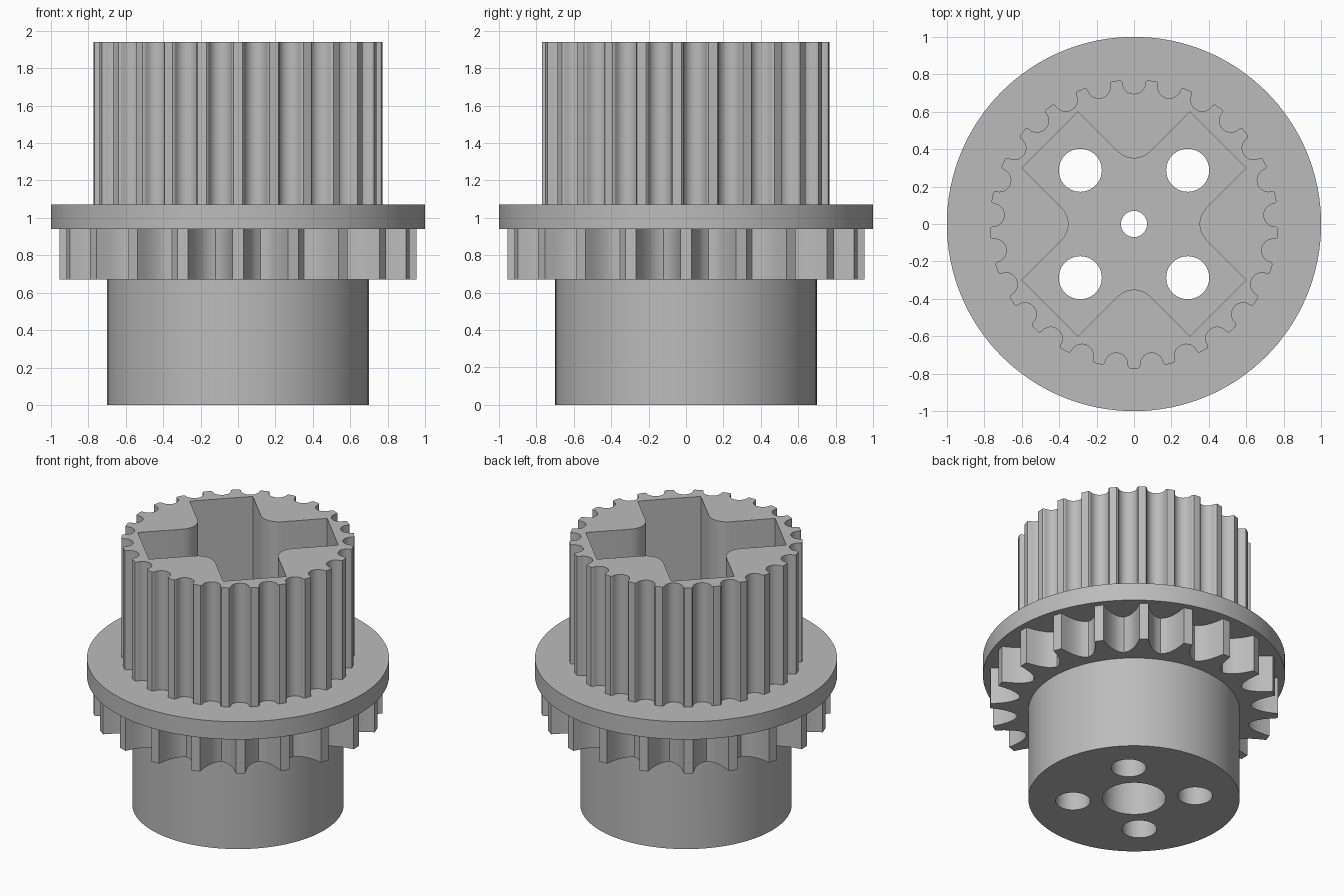
import bpy, bmesh
from math import sin, cos, pi, radians, hypot, atan2

cube = bpy.data.objects.get("Cube")
if cube:
    bpy.data.objects.remove(cube, do_unlink=True)

grey = bpy.data.materials.new("plain_grey")
grey.use_nodes = True
GREY = (0.5, 0.5, 0.5, 1)
grey.diffuse_color = GREY
grey.node_tree.nodes["Principled BSDF"].inputs["Base Color"].default_value = GREY


def prism(name, outline, z0, z1):
    """Extrude a closed counter-clockwise outline between two heights."""
    bm = bmesh.new()
    face = bm.faces.new([bm.verts.new((x, y, z0)) for x, y in outline])
    top = bmesh.ops.extrude_face_region(bm, geom=[face])["geom"]
    bmesh.ops.translate(bm, vec=(0, 0, z1 - z0),
                        verts=[v for v in top if isinstance(v, bmesh.types.BMVert)])
    bmesh.ops.recalc_face_normals(bm, faces=bm.faces)
    mesh = bpy.data.meshes.new(name)
    bm.to_mesh(mesh)
    bm.free()
    mesh.materials.append(grey)
    obj = bpy.data.objects.new(name, mesh)
    bpy.context.collection.objects.link(obj)
    return obj


def circle(r, n, cx=0, cy=0):
    return [(cx + r * cos(2 * pi * i / n), cy + r * sin(2 * pi * i / n)) for i in range(n)]


def around(pattern, count, start):
    """Repeat (sideways, outward) points around the axis."""
    pts = []
    for k in range(count):
        for s, out in pattern:
            a = start + 2 * pi * k / count + atan2(s, out)
            pts.append((hypot(s, out) * cos(a), hypot(s, out) * sin(a)))
    return pts


def combine(target, tool, operation):
    mod = target.modifiers.new(operation, 'BOOLEAN')
    mod.operation, mod.solver, mod.object = operation, 'EXACT', tool
    bpy.context.view_layer.objects.active = target
    bpy.ops.object.modifier_apply(modifier=mod.name)
    bpy.data.objects.remove(tool, do_unlink=True)


# Gear: concave flanks, narrow flat tips, teeth centred on the axes
flank = [(0.03, 0.955), (0.04, 0.90), (0.052, 0.855), (0.07, 0.815), (0.092, 0.785)]
root = (0.775 * sin(pi / 20), 0.775 * cos(pi / 20))
tooth = [(-s, r) for s, r in reversed(flank)] + flank + [root]

# Belt pulley: round grooves with eased lips
groove = [(-0.072, 0.768), (-0.065, 0.762)]
groove += [(-0.062 * cos(pi * i / 10), 0.757 - 0.062 * sin(pi * i / 10)) for i in range(11)]
groove += [(0.065, 0.762), (0.072, 0.768)]

# Solid body
body = prism("toothed_hub", circle(0.70, 96), 0, 1.0)
combine(body, prism("gear", around(tooth, 20, 0), 0.67, 1.0), 'UNION')
combine(body, prism("flange", circle(1.0, 128), 0.94, 1.07), 'UNION')
combine(body, prism("belt_pulley", around(groove, 25, pi / 2), 1.02, 1.94), 'UNION')

# Cross-shaped pocket with rounded inner corners
R = 0.12
arm = [(0.30, 0.60)]
corner = [(R * cos(radians(a)), 0.30 + R * 2 ** 0.5 + R * sin(radians(a)))
          for a in range(-135, -44, 15)]
arm = [(-0.30, 0.60)] + corner + [(0.30, 0.60)]
combine(body, prism("pocket_cutter", around(arm, 4, 0)[::-1], 1.07, 2.1), 'DIFFERENCE')

# Shaft bore, wider at the bottom, and four bolt holes
combine(body, prism("bore_cutter", circle(0.07, 32), -0.1, 1.5), 'DIFFERENCE')
combine(body, prism("counterbore_cutter", circle(0.21, 48), -0.1, 0.55), 'DIFFERENCE')
for sx in (-1, 1):
    for sy in (-1, 1):
        hole = prism("bolt_cutter", circle(0.115, 40, sx * 0.287, sy * 0.287), -0.1, 1.5)
        combine(body, hole, 'DIFFERENCE')

# Smooth round walls, crisp edges
bpy.ops.object.select_all(action='DESELECT')
body.select_set(True)
bpy.context.view_layer.objects.active = body
bpy.ops.object.shade_smooth_by_angle(angle=radians(30))
